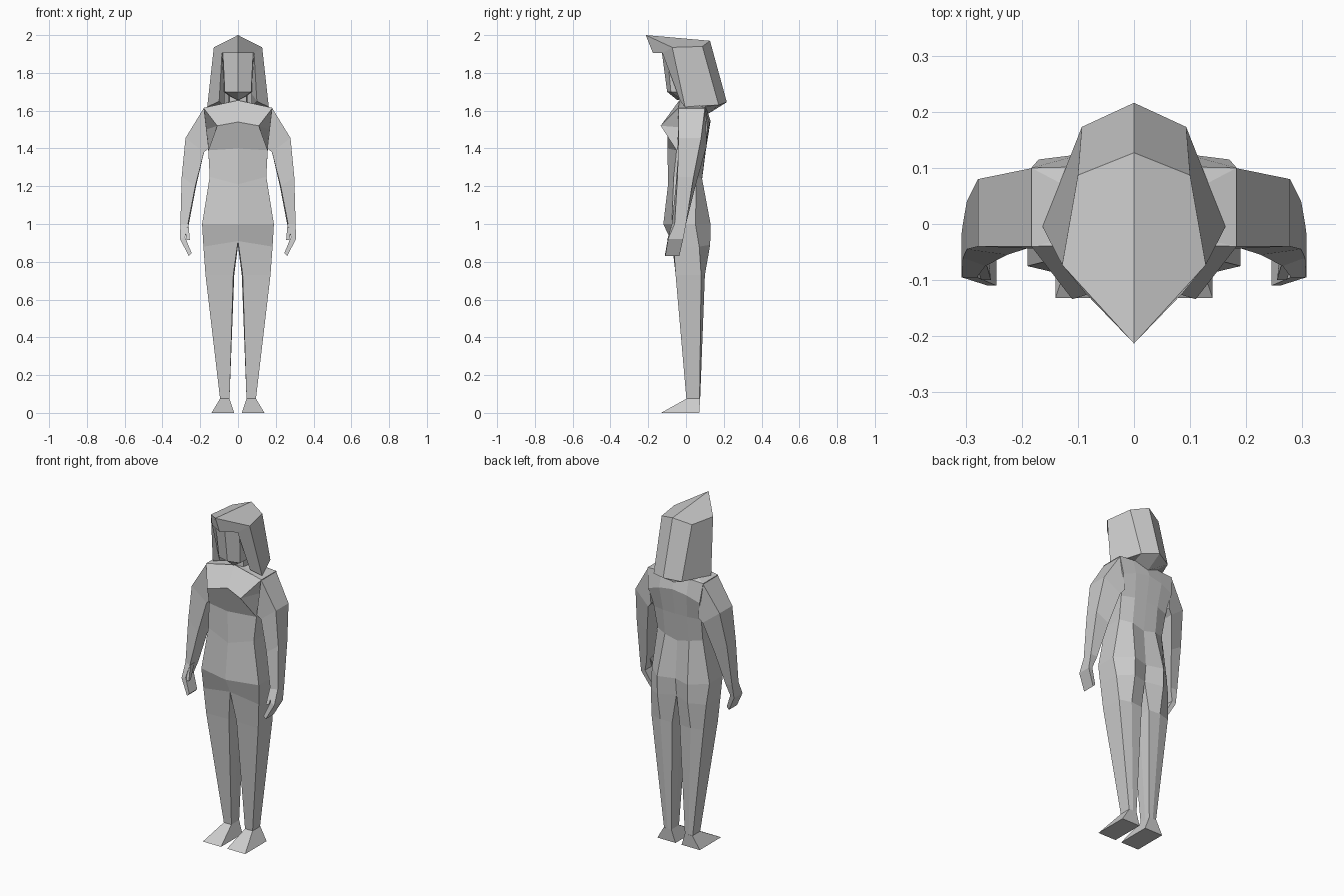
import bpy, bmesh
from mathutils import Vector


def make(name, verts, faces):
    """Build one half as flat faces, face it outward and mirror it across x."""
    bm = bmesh.new()
    vs = [bm.verts.new(v) for v in verts]
    for f in faces:
        bm.faces.new([vs[i] for i in f])
    bmesh.ops.remove_doubles(bm, verts=bm.verts, dist=1e-4)
    bmesh.ops.recalc_face_normals(bm, faces=bm.faces)
    mid = sum((v.co for v in bm.verts), Vector()) / len(bm.verts)
    if min(v.co.x for v in bm.verts) < 0.001:
        mid.x = 0
    if sum(f.normal.dot(f.calc_center_median() - mid) * f.calc_area() for f in bm.faces) < 0:
        bmesh.ops.reverse_faces(bm, faces=bm.faces)
    me = bpy.data.meshes.new(name)
    bm.to_mesh(me)
    bm.free()
    ob = bpy.data.objects.new(name, me)
    bpy.context.collection.objects.link(ob)
    mod = ob.modifiers.new("Mirror", 'MIRROR')
    mod.use_clip = True
    return ob


def loft(name, rings, closed=True, caps=(False, False)):
    """Skin rings with equal point counts."""
    n = len(rings[0])
    faces = []
    for r in range(len(rings) - 1):
        for i in range(n if closed else n - 1):
            j = (i + 1) % n
            faces.append((r * n + i, r * n + j, (r + 1) * n + j, (r + 1) * n + i))
    if caps[0]:
        faces.append(tuple(range(n)))
    if caps[1]:
        faces.append(tuple(range((len(rings) - 1) * n, len(rings) * n)))
    return make(name, [p for r in rings for p in r], faces)


def level(z, pts):
    return [(x, y, z) for x, y in pts]


# Torso and neck: half rings from front centre round to back centre
hip = level(1.0, [(0, -.12), (.19, -.075), (.19, .05), (.10, .13), (0, .10)])
loft("torso", [
    level(1.74, [(0, -.02), (.045, -.01), (.05, .03), (.04, .08), (0, .09)]),
    level(1.645, [(0, -.02), (.045, -.01), (.05, .03), (.04, .09), (0, .10)]),
    [(0, -.035, 1.655), (.183, -.04, 1.615), (.183, .10, 1.615), (.09, .102, 1.62), (0, .105, 1.625)],
    [(0, -.10, 1.54), (.11, -.134, 1.52), (.17, .115, 1.50), (.09, .125, 1.53), (0, .13, 1.545)],
    [(0, -.098, 1.40), (.157, -.05, 1.39), (.157, .08, 1.385), (.08, .103, 1.39), (0, .105, 1.39)],
    [(0, -.095, 1.21), (.15, -.065, 1.25), (.15, .055, 1.25), (.08, .085, 1.24), (0, .083, 1.22)],
    hip], closed=False)

# Legs: from the hip line to the ankle
loft("leg", [
    hip + [(0, 0, .90)],
    [(0, -.075, .91), (.183, -.065, .88), (.183, .07, .88), (.10, .128, .89), (0, .09, .90), (0, .01, .885)],
    level(.73, [(.025, -.05), (.172, -.055), (.172, .08), (.10, .10), (.025, .095), (.02, .02)]),
    level(.075, [(.045, .002), (.095, .002), (.095, .072), (.07, .075), (.045, .075), (.045, .04)])])

# Feet: wedges spreading onto a flat sole
loft("foot", [
    level(.075, [(.045, .002), (.095, .002), (.095, .075), (.045, .075)]),
    level(0, [(.02, -.132), (.14, -.132), (.14, .07), (.02, .07)])], caps=(True, True))

# Arms with curled hands
loft("arm", [
    [(.18, -.04, 1.615), (.18, .10, 1.615), (.155, .11, 1.41), (.155, -.045, 1.40)],
    [(.278, -.04, 1.455), (.278, .08, 1.455), (.18, .10, 1.38), (.18, -.04, 1.38)],
    [(.298, -.045, 1.25), (.298, .04, 1.25), (.222, .05, 1.20), (.226, -.055, 1.20)],
    [(.305, -.06, 1.0), (.305, 0, 1.0), (.26, 0, 1.0), (.265, -.075, 1.0)],
    [(.307, -.095, .92), (.307, -.015, .92), (.282, -.015, .93), (.28, -.095, .93)],
    [(.26, -.11, .83), (.26, -.035, .83), (.245, -.035, .845), (.245, -.11, .845)]],
    caps=(True, True))

# Thumbs
loft("thumb", [
    level(1.0, [(.262, -.075), (.285, -.065), (.28, -.035), (.262, -.035)]),
    level(.915, [(.255, -.10), (.272, -.10), (.27, -.08), (.257, -.08)])], caps=(True, True))

# Face
loft("face", [
    level(1.91, [(0, -.128), (.08, -.10), (.085, .03), (0, .06)]),
    level(1.70, [(0, -.10), (.07, -.08), (.075, .03), (0, .06)]),
    [(0, -.045, 1.655), (.03, -.035, 1.67), (.05, .03, 1.68), (0, .06, 1.68)]],
    closed=False, caps=(True, True))

# Hair: faceted hood with a pointed fringe, open around the face
hair = [
    (0, -.213, 2.0), (.128, -.073, 1.935), (.10, .087, 1.94), (0, .127, 1.97),  # crown
    (.163, -.005, 1.62), (.093, .173, 1.63), (0, .216, 1.645),                 # lower rim
    (0, -.175, 1.905), (.085, -.125, 1.905), (.10, -.03, 1.65),                # opening
    (.07, .07, 1.62), (0, .12, 1.585),                                         # nape
    (0, -.12, 1.905), (.08, -.09, 1.905), (.072, -.01, 1.69)]                  # against face
make("hair", hair, [
    (0, 1, 2, 3), (1, 4, 5, 2), (2, 5, 6, 3), (0, 7, 8, 1), (1, 8, 9, 4),
    (4, 9, 10, 5), (5, 10, 11, 6), (7, 12, 13, 8), (8, 13, 14, 9), (9, 14, 10)])
